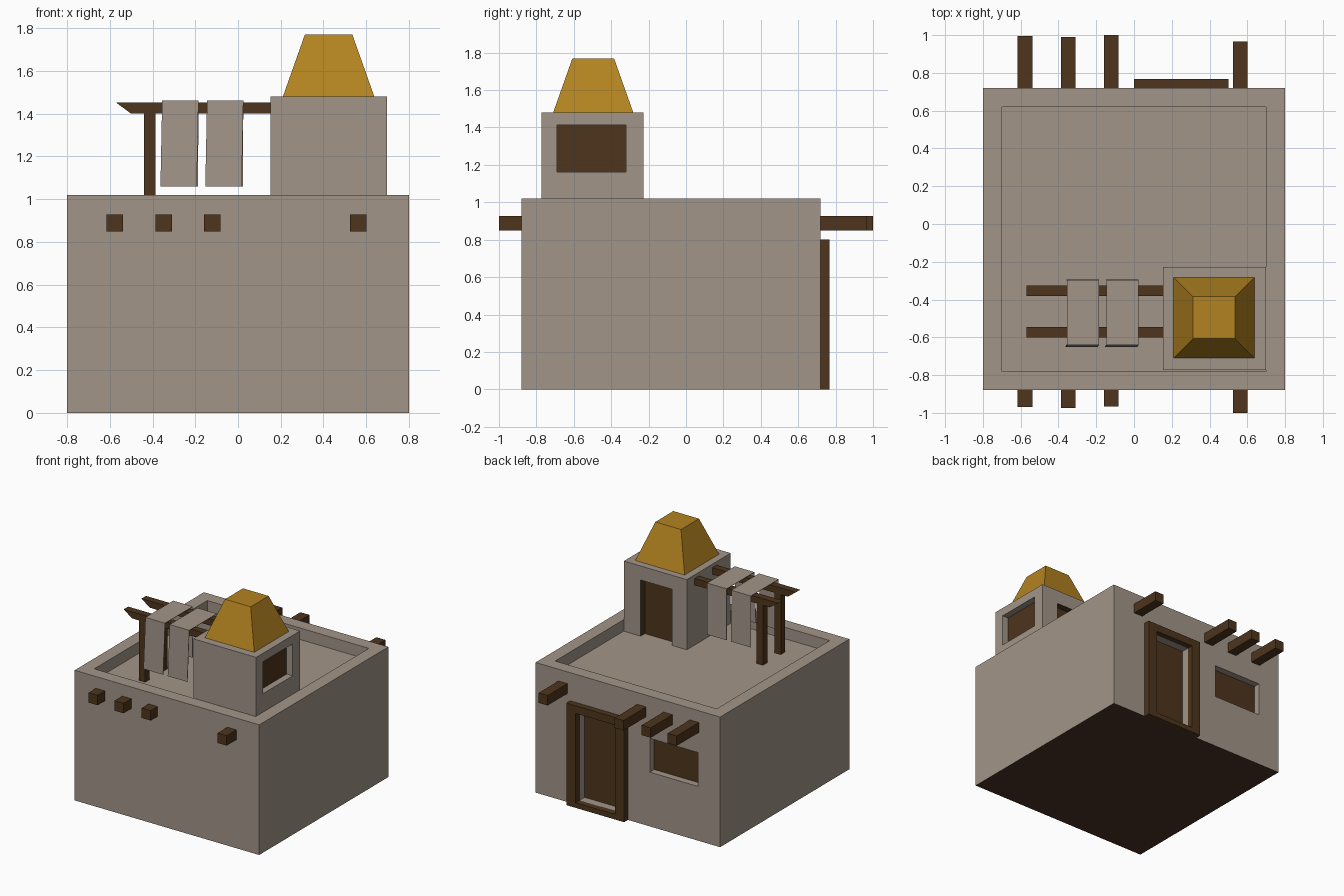
import bpy, bmesh

if "Cube" in bpy.data.objects:
    bpy.data.objects.remove(bpy.data.objects["Cube"])


def material(name, rgb):
    m = bpy.data.materials.new(name)
    m.diffuse_color = (*rgb, 1)
    m.use_nodes = True
    m.node_tree.nodes["Principled BSDF"].inputs["Base Color"].default_value = m.diffuse_color
    return m


PLASTER = material("plaster", (0.36, 0.30, 0.25))
WOOD = material("wood", (0.075, 0.035, 0.012))
GOLD = material("gold", (0.45, 0.23, 0.015))
EARTH = material("earth", (0.07, 0.03, 0.018))


def finish(name, bm, *mats):
    bmesh.ops.recalc_face_normals(bm, faces=bm.faces)
    mesh = bpy.data.meshes.new(name)
    bm.to_mesh(mesh)
    bm.free()
    for m in mats:
        mesh.materials.append(m)
    ob = bpy.data.objects.new(name, mesh)
    bpy.context.collection.objects.link(ob)
    return ob


def box_bm(x, y, z):
    bm = bmesh.new()
    bmesh.ops.create_cube(bm, size=1)
    for v in bm.verts:
        v.co = [r[0] + (c + 0.5) * (r[1] - r[0]) for c, r in zip(v.co, (x, y, z))]
    return bm


def box(name, x, y, z, mat):
    return finish(name, box_bm(x, y, z), mat)


def extrude_profile(name, points, offset, mat):
    """Closed profile extruded by offset."""
    bm = bmesh.new()
    face = bm.faces.new([bm.verts.new(p) for p in points])
    ext = bmesh.ops.extrude_face_region(bm, geom=[face])
    verts = [g for g in ext["geom"] if isinstance(g, bmesh.types.BMVert)]
    bmesh.ops.translate(bm, verts=verts, vec=offset)
    if not any(face in e.link_faces for e in bm.edges):
        bm.faces.new(face.verts)
    return finish(name, bm, mat)


def cut(ob, x, y, z, mat=PLASTER):
    """Box-shaped recess whose walls take the given material."""
    cutter = box("cutter", x, y, z, mat)
    cutter.hide_render = True
    mod = ob.modifiers.new("recess", "BOOLEAN")
    mod.operation, mod.solver, mod.object = "DIFFERENCE", "EXACT", cutter
    mod.material_mode = "TRANSFER"
    bpy.context.view_layer.objects.active = ob
    bpy.ops.object.modifier_apply(modifier=mod.name)
    bpy.data.objects.remove(cutter)


ROOF = 0.93

# House block with earth underside, sunken roof, door and window recesses
bm = box_bm((-0.8, 0.8), (-0.88, 0.72), (0, 1.02))
bm.normal_update()
for f in bm.faces:
    f.material_index = int(f.normal.z < -0.5)
house = finish("house_walls", bm, PLASTER, EARTH)
cut(house, (-0.7, 0.7), (-0.78, 0.62), (ROOF, 1.2))
cut(house, (0.08, 0.42), (0.65, 0.9), (0.04, 0.74))
cut(house, (-0.61, -0.19), (0.66, 0.9), (0.425, 0.69))
box("house_door", (0.08, 0.42), (0.645, 0.656), (0.04, 0.74), WOOD)
box("house_window_panel", (-0.61, -0.19), (0.655, 0.666), (0.425, 0.69), WOOD)

# Door frame
FY = (0.715, 0.767)
box("door_frame_left", (0.42, 0.5), FY, (0, 0.8), WOOD)
box("door_frame_right", (0, 0.08), FY, (0, 0.8), WOOD)
box("door_frame_lintel", (0.08, 0.42), FY, (0.74, 0.8), WOOD)
box("door_frame_sill", (0.08, 0.42), FY, (0, 0.04), WOOD)

# Protruding roof beam ends
for i, (x, front, back) in enumerate([(-0.577, -0.97, 0.995), (-0.348, -0.975, 0.99),
                                      (-0.12, -0.965, 1.0), (0.563, -1.0, 0.965)]):
    xs = (x - 0.039, x + 0.039)
    box(f"beam_front_{i}", xs, (front, -0.84), (0.85, 0.928), WOOD)
    box(f"beam_back_{i}", xs, (0.69, back), (0.85, 0.928), WOOD)

# Roof tower with window and doorway
tower = box("tower_walls", (0.153, 0.698), (-0.772, -0.228), (ROOF, 1.48), PLASTER)
cut(tower, (0.64, 0.9), (-0.69, -0.32), (1.163, 1.413))
cut(tower, (0.28, 0.553), (-0.28, 0), (ROOF - 0.1, 1.37), WOOD)
box("tower_window_panel", (0.635, 0.646), (-0.69, -0.32), (1.163, 1.413), WOOD)

# Tapered golden tower roof
bm = box_bm((0.21, 0.638), (-0.71, -0.282), (1.48, 1.77))
for v in bm.verts:
    if v.co.z > 1.6:
        v.co.x = 0.424 + (v.co.x - 0.424) * 0.52
        v.co.y = -0.496 + (v.co.y + 0.496) * 0.52
finish("tower_roof", bm, GOLD)

# Pergola rails with slanted ends, and posts
for i, y in enumerate((-0.6, -0.38)):
    extrude_profile(f"pergola_rail_{i}", [(-0.57, y, 1.452), (-0.5, y, 1.4), (0.17, y, 1.4),
                                          (0.17, y, 1.452)], (0, 0.055, 0), WOOD)
    box(f"pergola_post_{i}", (-0.44, -0.385), (y, y + 0.055), (ROOF, 1.4), WOOD)

# Cloths draped over the rails
for i, x in enumerate((-0.355, -0.145)):
    bm = bmesh.new()
    path = [(-0.008, -0.65, 1.06), (0, -0.638, 1.46), (0, -0.298, 1.46), (-0.002, -0.295, 1.06)]
    rows = [[bm.verts.new((x + dx + w, y, z)) for w in (0, 0.17)] for dx, y, z in path]
    for a, b in zip(rows, rows[1:]):
        bm.faces.new((a[0], a[1], b[1], b[0]))
    cloth = finish(f"cloth_{i}", bm, PLASTER)
    mod = cloth.modifiers.new("thickness", "SOLIDIFY")
    mod.thickness, mod.offset = 0.004, 0
